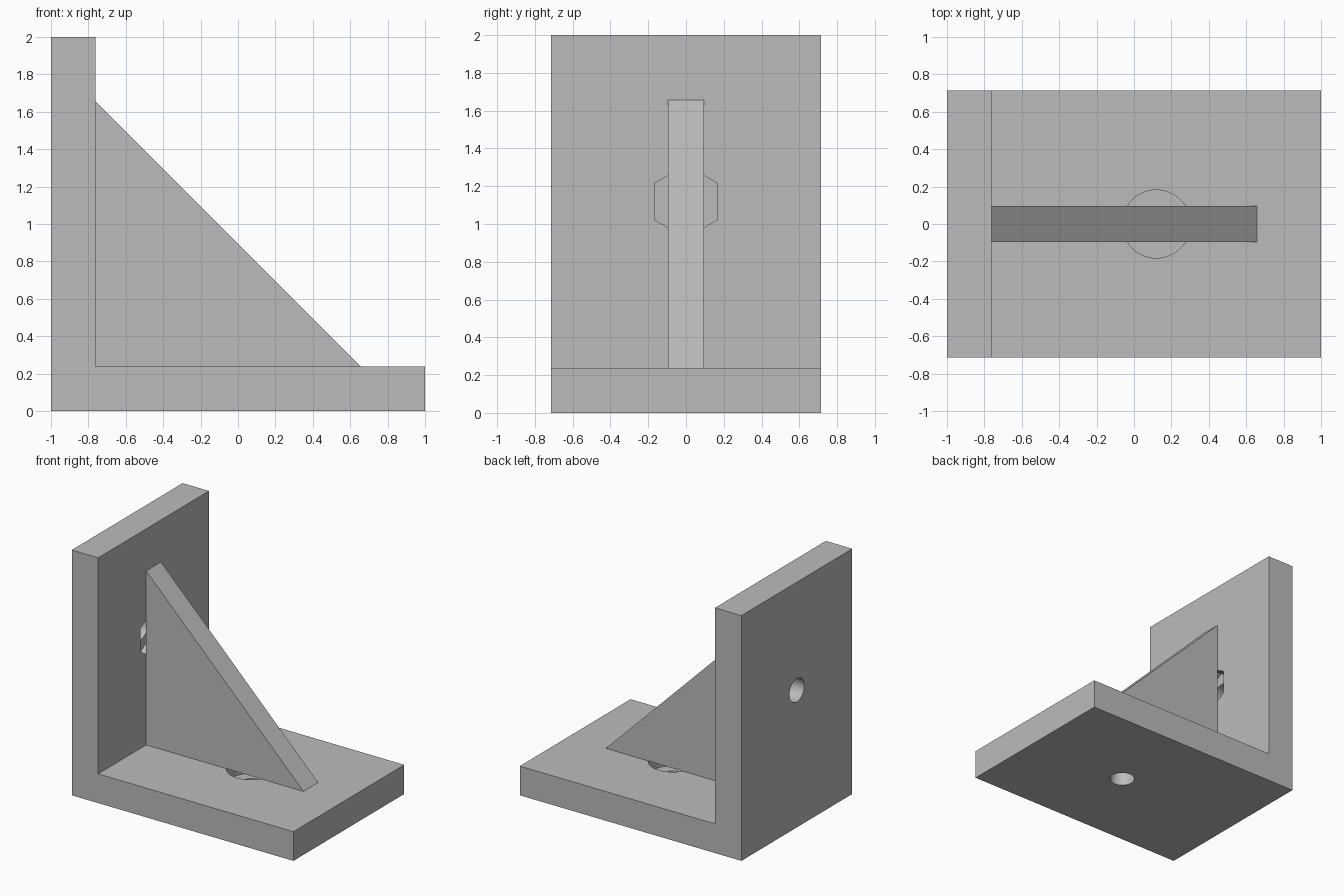
import bpy, bmesh, math
from mathutils import Matrix

cube = bpy.data.objects.get("Cube")
if cube:
    bpy.data.objects.remove(cube)

HALF_DEPTH, RIB_HALF = 0.714, 0.095
THICK, BOLT = 0.238, 0.119          # plate thickness, bolt axis offset
WALL_IN = -1 + THICK                # inner face of the upright plate
RECESS = 0.12

grey = bpy.data.materials.new("plain grey")
grey.use_nodes = True
grey.diffuse_color = (0.5, 0.5, 0.5, 1)
grey.node_tree.nodes["Principled BSDF"].inputs["Base Color"].default_value = (0.5, 0.5, 0.5, 1)


def add_object(name, bm):
    bmesh.ops.recalc_face_normals(bm, faces=bm.faces)
    mesh = bpy.data.meshes.new(name)
    bm.to_mesh(mesh)
    bm.free()
    mesh.materials.append(grey)
    obj = bpy.data.objects.new(name, mesh)
    bpy.context.collection.objects.link(obj)
    return obj


def extrude_profile(name, points, half):
    """Extrude an xz outline evenly to both sides of y = 0."""
    bm = bmesh.new()
    face = bm.faces.new([bm.verts.new((x, -half, z)) for x, z in points])
    new = bmesh.ops.extrude_face_region(bm, geom=[face])["geom"]
    moved = [v for v in new if isinstance(v, bmesh.types.BMVert)]
    bmesh.ops.translate(bm, verts=moved, vec=(0, 2 * half, 0))
    return add_object(name, bm)


def cut_prism(target, sides, radius, length, matrix):
    """Cut a regular prism out of the target."""
    bm = bmesh.new()
    bmesh.ops.create_cone(bm, cap_ends=True, segments=sides, radius1=radius,
                          radius2=radius, depth=length, matrix=matrix)
    cutter = add_object("cutter", bm)
    cutter.hide_render = True
    mod = target.modifiers.new("cut", "BOOLEAN")
    mod.operation, mod.solver, mod.object = "DIFFERENCE", "EXACT", cutter
    bpy.context.view_layer.objects.active = target
    bpy.ops.object.modifier_apply(modifier=mod.name)
    bpy.data.objects.remove(cutter)


# L-shaped bracket body
body = extrude_profile("bracket_body", [(-1, 0), (1, 0), (1, THICK), (WALL_IN, THICK),
                                        (WALL_IN, 2), (-1, 2)], HALF_DEPTH)

# Bolt holes: round recess in the base, hexagonal nut recess in the upright
upright = Matrix.Rotation(math.pi / 2, 4, "Y")
cut_prism(body, 48, 0.095, 1, Matrix.Translation((BOLT, 0, 0)))
cut_prism(body, 48, 0.182, 2 * RECESS, Matrix.Translation((BOLT, 0, THICK)))
cut_prism(body, 48, 0.095, 1, Matrix.Translation((-1, 0, 1 + BOLT)) @ upright)
cut_prism(body, 6, 0.1925, 2 * RECESS,
          Matrix.Translation((WALL_IN, 0, 1 + BOLT)) @ upright @ Matrix.Rotation(math.pi / 2, 4, "Z"))

# Triangular stiffening rib
rib = extrude_profile("stiffening_rib", [(WALL_IN, THICK), (0.657, THICK),
                                         (WALL_IN, 1.657)], RIB_HALF)

# Smooth hole walls, crisp edges
for obj in (body, rib):
    bpy.ops.object.select_all(action="DESELECT")
    obj.select_set(True)
    bpy.context.view_layer.objects.active = obj
    bpy.ops.object.shade_smooth_by_angle(angle=math.radians(30))
